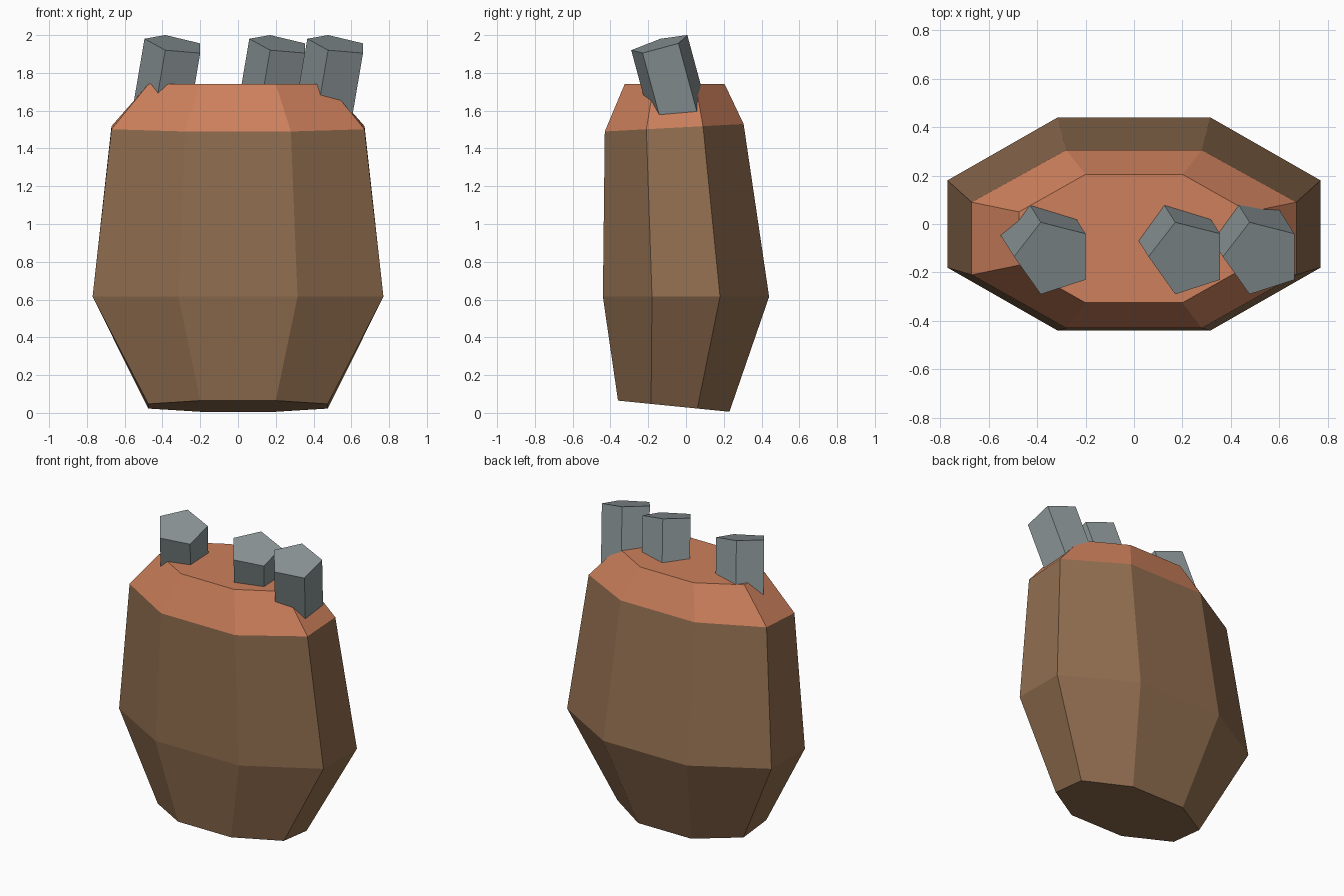
import bpy
import bmesh
from mathutils import Vector

cube = bpy.data.objects.get("Cube")
if cube:
    bpy.data.objects.remove(cube, do_unlink=True)


def material(name, colour):
    m = bpy.data.materials.new(name)
    m.use_nodes = True
    m.diffuse_color = (*colour, 1)
    m.node_tree.nodes["Principled BSDF"].inputs["Base Color"].default_value = (*colour, 1)
    return m


bark = material("brown bark", (0.283, 0.156, 0.080))
cut_wood = material("orange wood", (0.610, 0.216, 0.107))
stone = material("grey stone", (0.254, 0.296, 0.305))


def loft(name, rings, mats, orange_from=None):
    """Join rings of points into a closed flat-shaded solid, lowest ring first."""
    bm = bmesh.new()
    loops = [[bm.verts.new(p) for p in ring] for ring in rings]
    n = len(loops[0])
    for level, (a, b) in enumerate(zip(loops, loops[1:])):
        for i in range(n):
            j = (i + 1) % n
            f = bm.faces.new((a[i], a[j], b[j], b[i]))
            f.material_index = int(orange_from is not None and level >= orange_from)
    bm.faces.new(loops[0][::-1])
    cap = bm.faces.new(loops[-1])
    cap.material_index = len(mats) - 1
    bmesh.ops.recalc_face_normals(bm, faces=bm.faces)
    mesh = bpy.data.meshes.new(name)
    bm.to_mesh(mesh)
    bm.free()
    for m in mats:
        mesh.materials.append(m)
    obj = bpy.data.objects.new(name, mesh)
    bpy.context.collection.objects.link(obj)
    return obj


def octagon(wide, flat, front, side_front, side_back, back, z, slope):
    """Eight-sided ring, mirrored in x, whose height slopes along y."""
    half = [(flat, front), (wide, side_front), (wide, side_back), (flat, back)]
    outline = half + [(-x, y) for x, y in reversed(half)]
    return [(x, y, z + slope * y) for x, y in outline]


# Barrel-shaped stump: foot, belly, shoulder, rim
loft("stump", [
    octagon(0.475, 0.20, -0.36, -0.185, 0.06, 0.23, 0.029, -0.10),
    octagon(0.77, 0.315, -0.44, -0.18, 0.18, 0.44, 0.615, 0),
    octagon(0.67, 0.28, -0.43, -0.21, 0.09, 0.305, 1.513, 0.054),
    octagon(0.475, 0.20, -0.325, -0.17, 0.05, 0.205, 1.74, 0),
], [bark, cut_wood], orange_from=2)

# Three leaning five-sided stone pegs sunk into the top
lean = Vector((0.17, -0.27, 1))
pentagon = [(-0.495, -0.135), (-0.385, -0.29), (-0.20, -0.23), (-0.20, -0.04), (-0.385, 0.007)]
for name, shift in (("right_peg", 0), ("middle_peg", 0.555), ("left_peg", 0.862)):
    top = [Vector((x + shift, y, 1.933 - lean.x * x - lean.y * y)) for x, y in pentagon]
    loft(name, [[p - lean * 0.5 for p in top], top], [stone])
